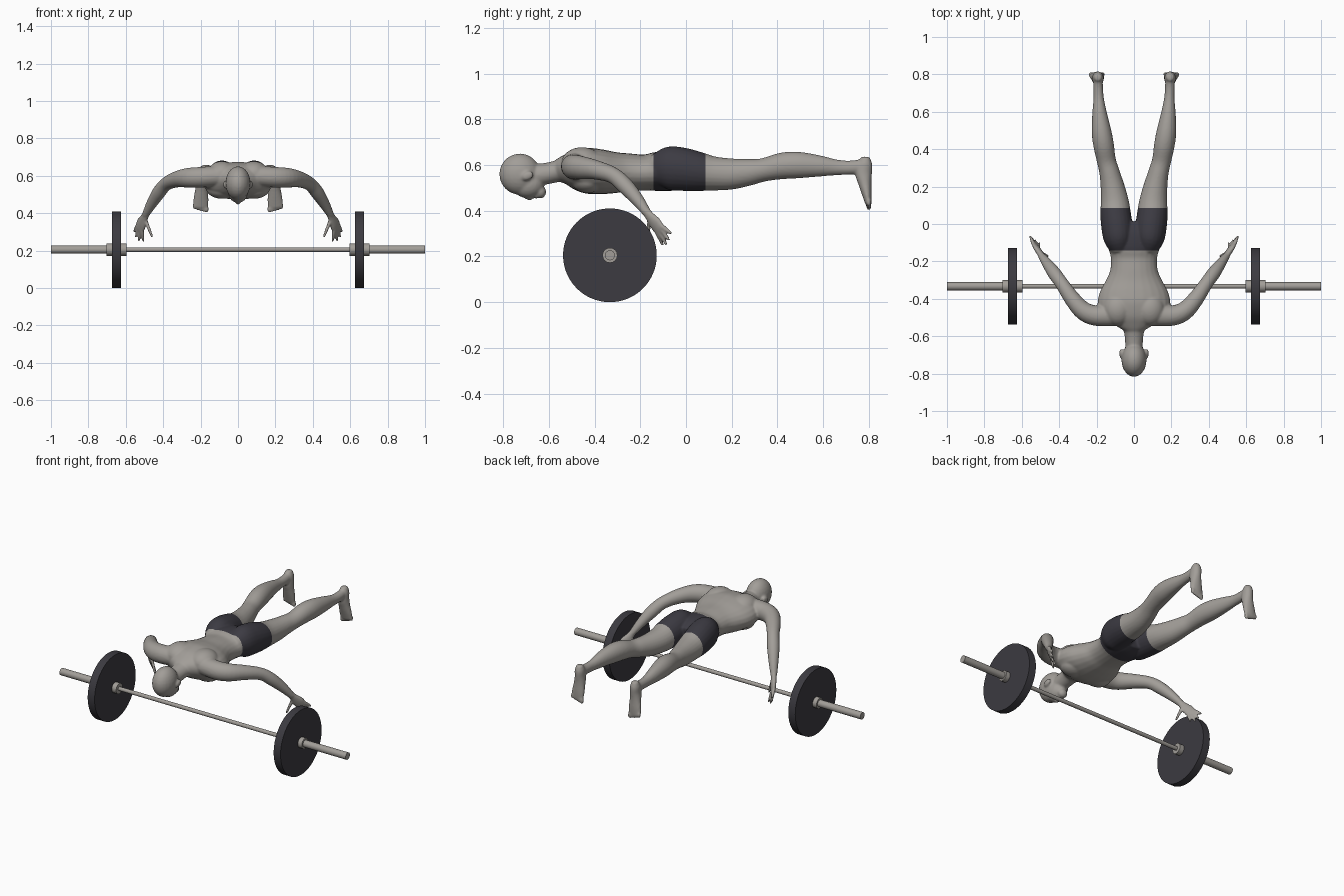
import bpy, bmesh, math
from mathutils import Vector, Matrix

cube = bpy.data.objects.get("Cube")
if cube:
    bpy.data.objects.remove(cube)


def material(name, rgb):
    m = bpy.data.materials.new(name)
    m.use_nodes = True
    m.diffuse_color = (*rgb, 1)
    m.node_tree.nodes["Principled BSDF"].inputs["Base Color"].default_value = (*rgb, 1)
    return m


skin = material("warm grey skin", (0.36, 0.34, 0.315))
cloth = material("dark shorts", (0.045, 0.043, 0.055))
rubber = material("dark rubber", (0.045, 0.043, 0.052))
steel = material("grey steel", (0.36, 0.34, 0.315))


def make_object(name, bm, mats):
    mesh = bpy.data.meshes.new(name)
    bm.to_mesh(mesh)
    bm.free()
    for m in mats:
        mesh.materials.append(m)
    ob = bpy.data.objects.new(name, mesh)
    bpy.context.collection.objects.link(ob)
    bpy.context.view_layer.objects.active = ob
    ob.select_set(True)
    return ob


def spline(a, b, c, d, t):
    return 0.5 * (2 * b + (c - a) * t + (2 * a - 5 * b + 4 * c - d) * t * t
                  + (3 * b - a - 3 * c + d) * t ** 3)


def loft(bm, stations, side=(1, 0, 0), mirror=1, steps=4, sides=24):
    """Closed tube through stations of x, y, z, half width, half depth."""
    k = [Vector(s) for s in stations]
    k = [k[0]] + k + [k[-1]]
    pts = [spline(*k[i:i + 4], j / steps) for i in range(len(k) - 3) for j in range(steps)]
    pts.append(k[-1])
    rings = []
    for i, p in enumerate(pts):
        a, b = pts[max(i - 1, 0)], pts[min(i + 1, len(pts) - 1)]
        tangent = Vector(b[:3]) - Vector(a[:3])
        tangent.normalize()
        u = Vector(side)
        u = (u - tangent * u.dot(tangent)).normalized()
        v = tangent.cross(u)
        ring = []
        for n in range(sides):
            t = math.tau * n / sides
            co = Vector(p[:3]) + u * p[3] * math.cos(t) + v * p[4] * math.sin(t)
            co.x *= mirror
            ring.append(bm.verts.new(co))
        rings.append(ring)
    faces = [bm.faces.new(rings[0]), bm.faces.new(rings[-1])]
    for r, q in zip(rings, rings[1:]):
        for n in range(sides):
            m = (n + 1) % sides
            faces.append(bm.faces.new((r[n], r[m], q[m], q[n])))
    bmesh.ops.recalc_face_normals(bm, faces=faces)


def blob(bm, centre, radii, tilt=0):
    mat = Matrix.Translation(centre) @ Matrix.Rotation(tilt, 4, 'X') @ Matrix.Diagonal((*radii, 1))
    bmesh.ops.create_uvsphere(bm, u_segments=24, v_segments=14, radius=1, matrix=mat)


body = bmesh.new()
# Trunk
loft(body, [(0, -.57, .57, .05, .045), (0, -.535, .578, .11, .062), (0, -.49, .58, .18, .085),
            (0, -.43, .575, .195, .1), (0, -.37, .57, .185, .098), (0, -.31, .567, .155, .09),
            (0, -.25, .568, .128, .083), (0, -.18, .567, .124, .079), (0, -.12, .572, .14, .086),
            (0, -.05, .57, .15, .082), (0, .01, .565, .1, .06)])
# Neck and head
loft(body, [(0, -.69, .55, .045, .05), (0, -.61, .563, .049, .047), (0, -.56, .573, .06, .048),
            (0, -.5, .58, .1, .055)])
blob(body, (0, -.727, .56), (.067, .09, .09))
blob(body, (0, -.69, .515), (.054, .07, .06), .1)
blob(body, (0, -.637, .482), (.03, .025, .028))
blob(body, (0, -.688, .462), (.011, .022, .017), -.3)
blob(body, (0, -.655, .463), (.02, .012, .01))

FINGERS = [((.512, -.127, .305), (.505, -.1, .247)), ((.522, -.119, .313), (.53, -.085, .25)),
           ((.532, -.111, .322), (.547, -.073, .27)), ((.54, -.104, .332), (.556, -.062, .298)),
           ((.495, -.158, .365), (.458, -.172, .27))]
for s in (1, -1):
    # Ears, shoulder blades, chest
    blob(body, (s * .067, -.693, .553), (.012, .028, .019), .4)
    blob(body, (s * .085, -.455, .61), (.08, .09, .068))
    blob(body, (s * .085, -.43, .53), (.085, .07, .053))
    # Arm
    loft(body, [(.1, -.485, .598, .055, .06), (.2, -.49, .592, .055, .055),
                (.27, -.465, .589, .052, .05), (.33, -.4, .58, .043, .043),
                (.385, -.32, .555, .036, .036), (.425, -.265, .508, .036, .036),
                (.465, -.21, .445, .028, .028), (.495, -.17, .39, .019, .019)],
         side=(0, 0, 1), mirror=s)
    # Hand
    across = (.05, .04, .05)
    loft(body, [(.488, -.18, .405, .019, .017), (.502, -.158, .375, .024, .016),
                (.517, -.133, .343, .034, .015), (.528, -.113, .313, .031, .011)],
         side=across, mirror=s)
    for base, tip in FINGERS:
        mid = [(a + b) / 2 for a, b in zip(base, tip)]
        loft(body, [(*base, .0105, .0105), (*mid, .0095, .0095), (*tip, .0065, .0065)],
             side=across, mirror=s, sides=10)
    # Buttock, thigh, calf
    loft(body, [(.07, -.14, .58, .055, .065), (.083, -.08, .586, .078, .094),
                (.09, -.02, .582, .084, .095), (.098, .05, .572, .082, .087),
                (.103, .12, .563, .075, .075), (.115, .2, .561, .064, .068),
                (.132, .28, .569, .054, .058), (.148, .34, .579, .051, .051),
                (.162, .42, .596, .055, .058), (.173, .49, .6, .053, .058),
                (.183, .58, .596, .041, .047), (.189, .67, .589, .028, .033),
                (.192, .74, .59, .026, .031), (.193, .785, .597, .024, .035)], mirror=s)
    # Foot
    loft(body, [(.193, .786, .636, .018, .018), (.193, .783, .605, .029, .033),
                (.193, .777, .565, .031, .037), (.195, .783, .52, .035, .029),
                (.198, .792, .47, .041, .021), (.2, .798, .432, .041, .014)], mirror=s)
    for i in range(5):
        blob(body, (s * (.168 + .0165 * i), .8, .422 + .004 * i),
             (.012 - .001 * i, .012, .021 - .001 * i))

athlete = make_object("athlete_body", body, [skin, cloth])
remesh = athlete.modifiers.new("fuse", 'REMESH')
remesh.mode = 'VOXEL'
remesh.voxel_size = .0058
soften = athlete.modifiers.new("soften", 'SMOOTH')
soften.factor = .5
soften.iterations = 6
for mod in ("fuse", "soften"):
    bpy.ops.object.modifier_apply(modifier=mod)

# Shorts: cut the hem and waistband, then colour between them
WAIST, HEM = -.143, .086
bm = bmesh.new()
bm.from_mesh(athlete.data)
for y in (WAIST, HEM):
    bmesh.ops.bisect_plane(bm, geom=bm.verts[:] + bm.edges[:] + bm.faces[:],
                           plane_co=(0, y, 0), plane_no=(0, 1, 0))
for f in bm.faces:
    c = f.calc_center_median()
    f.material_index = int(WAIST < c.y < HEM and abs(c.x) < .25)
    f.smooth = True
bm.to_mesh(athlete.data)
bm.free()
athlete.select_set(False)


# Barbell
def disc(name, x0, x1, radius, mat, sides):
    bm = bmesh.new()
    place = Matrix.Translation(((x0 + x1) / 2, -.333, .205)) @ Matrix.Rotation(math.pi / 2, 4, 'Y')
    bmesh.ops.create_cone(bm, cap_ends=True, segments=sides, radius1=radius, radius2=radius,
                          depth=abs(x1 - x0), matrix=place)
    ob = make_object(name, bm, [mat])
    bpy.ops.object.shade_smooth_by_angle()
    ob.select_set(False)


disc("bar_shaft", -.6, .6, .012, steel, 16)
for s, label in ((1, "left"), (-1, "right")):
    disc(label + "_sleeve", s * .6, s, .022, steel, 16)
    disc(label + "_inner_collar", s * .596, s * .627, .033, steel, 16)
    disc(label + "_outer_collar", s * .673, s * .702, .033, steel, 16)
    disc(label + "_plate", s * .626, s * .674, .205, rubber, 64)
